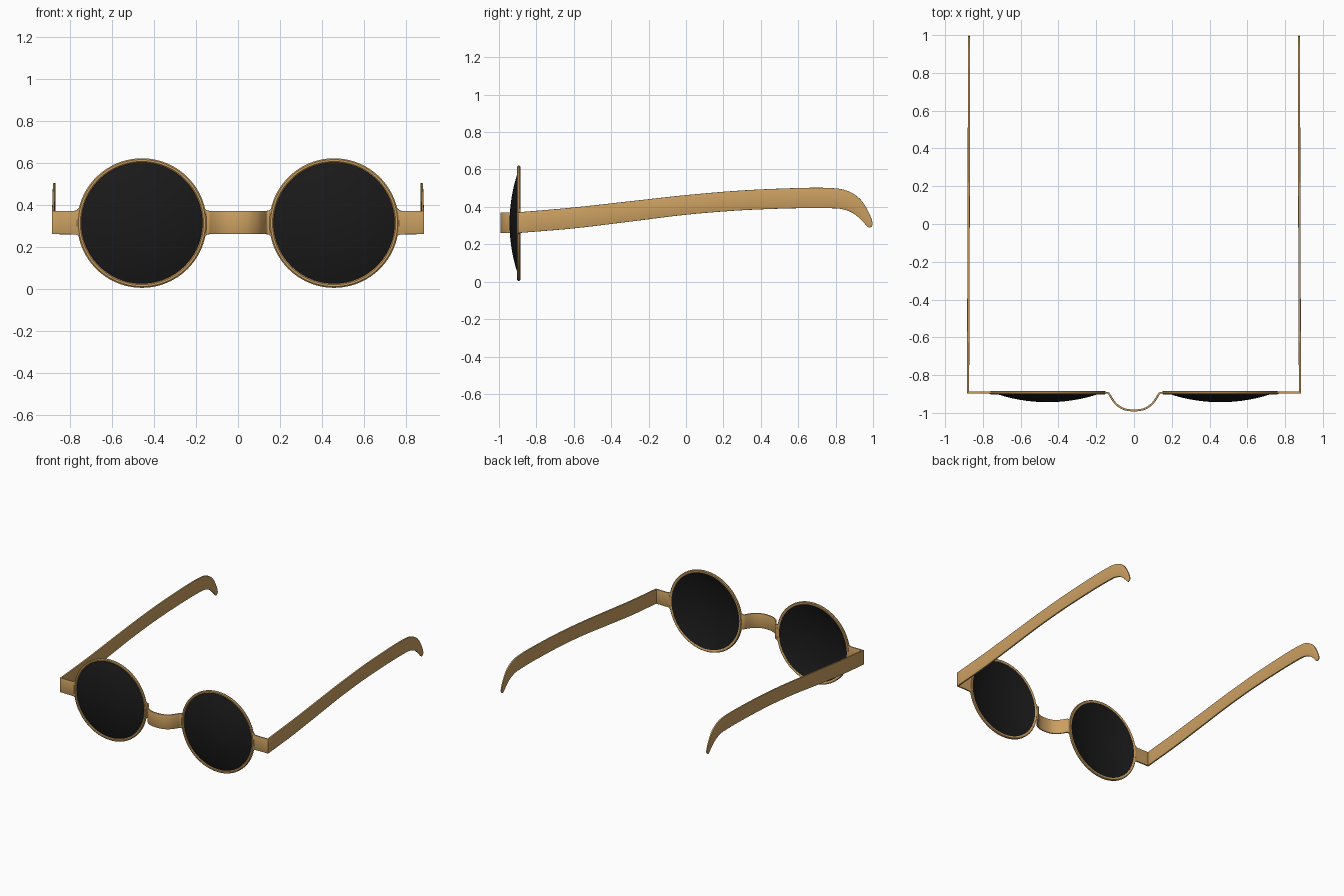
import bpy, bmesh
from math import sin, cos, pi, radians, sqrt
from mathutils import Vector

if "Cube" in bpy.data.objects:
    bpy.data.objects.remove(bpy.data.objects["Cube"])

CX, CZ = 0.457, 0.313      # lens centre
Z0, Z1 = 0.260, 0.371      # height of bridge and end pieces


def material(name, rgb):
    m = bpy.data.materials.new(name)
    m.diffuse_color = (*rgb, 1)
    m.use_nodes = True
    m.node_tree.nodes["Principled BSDF"].inputs["Base Color"].default_value = m.diffuse_color
    return m


WOOD = material("warm_wood", (0.60, 0.35, 0.12))
DARK = material("dark_glass", (0.010, 0.010, 0.010))


def finish(name, bm, mat, mirror=True, bevel=0.0):
    bmesh.ops.recalc_face_normals(bm, faces=bm.faces)
    if bevel:
        edges = [e for e in bm.edges if e.calc_face_angle(0) > radians(45)]
        bmesh.ops.bevel(bm, geom=edges, offset=bevel, segments=2, profile=0.5,
                        affect='EDGES', clamp_overlap=True)
    me = bpy.data.meshes.new(name)
    bm.to_mesh(me)
    bm.free()
    me.materials.append(mat)
    me.shade_smooth()
    me.set_sharp_from_angle(angle=radians(38))
    ob = bpy.data.objects.new(name, me)
    bpy.context.collection.objects.link(ob)
    if mirror:
        ob.modifiers.new("both_sides", 'MIRROR').use_mirror_merge = False
    return ob


def spline(rows, n):
    """Catmull-Rom through rows of numbers, n steps per span."""
    p = [Vector(r) for r in rows]
    p = [2 * p[0] - p[1]] + p + [2 * p[-1] - p[-2]]
    out = []
    for a, b, c, d in zip(p, p[1:], p[2:], p[3:]):
        for i in range(n):
            t = i / n
            out.append(0.5 * (2 * b + (c - a) * t + (2 * a - 5 * b + 4 * c - d) * t * t
                              + (3 * b - a - 3 * c + d) * t ** 3))
    return out + [p[-2]]


def loft(rings):
    """Join four-cornered sections into a capped bar."""
    bm = bmesh.new()
    vs = [[bm.verts.new(q) for q in r] for r in rings]
    for a, b in zip(vs, vs[1:]):
        for k in range(4):
            bm.faces.new((a[k], a[k - 1], b[k - 1], b[k]))
    bm.faces.new(vs[0])
    bm.faces.new(vs[-1][::-1])
    return bm


def lathe(profile, n=96, closed=True):
    """Spin (radius, y) points about the lens axis."""
    bm = bmesh.new()
    rings = []
    for r, y in profile:
        if r == 0:
            rings.append([bm.verts.new((CX, y, CZ))] * n)
        else:
            rings.append([bm.verts.new((CX + r * cos(2 * pi * i / n), y,
                                        CZ + r * sin(2 * pi * i / n))) for i in range(n)])
    pairs = list(zip(rings, rings[1:])) + ([(rings[-1], rings[0])] if closed else [])
    for a, b in pairs:
        for i in range(n):
            j = (i + 1) % n
            bm.faces.new(list(dict.fromkeys((a[i], a[j], b[j], b[i]))))
    return bm


# Round rims with softened edges
finish("rim", lathe([(0.288, -0.899), (0.293, -0.903), (0.302, -0.903), (0.308, -0.898),
                     (0.308, -0.890), (0.303, -0.885), (0.292, -0.885), (0.288, -0.888)]), WOOD)

# Thin domed lenses, bulging forward
R, EDGE, SAG = 0.86, 0.290, 0.051
base = sqrt(R * R - EDGE * EDGE)
radii = [EDGE * i / 10 for i in range(11)]
front = [(r, -0.893 - (sqrt(R * R - r * r) - base)) for r in radii]
back = [(r, y + 0.005) for r, y in reversed(front)]
finish("lens", lathe(front + back, closed=False), DARK)

# Curved nose bridge: half path of x, y, low z, high z, then reflected
half = [(0.166, -0.893, Z0 - 0.022, Z1 + 0.022), (0.150, -0.893, Z0 - 0.004, Z1 + 0.004),
        (0.134, -0.897, Z0, Z1), (0.118, -0.923, Z0, Z1), (0.095, -0.953, Z0, Z1),
        (0.062, -0.976, Z0, Z1), (0.030, -0.985, Z0, Z1)]
path = spline(half + [(0, -0.987, Z0, Z1)] + [(-x, *r) for x, *r in reversed(half)], 4)
rings = []
for i, (x, y, lo, hi) in enumerate(path):
    a, b = path[max(i - 1, 0)], path[min(i + 1, len(path) - 1)]
    n = Vector((a[1] - b[1], b[0] - a[0])).normalized() * 0.005
    rings.append([(x + n.x, y + n.y, lo), (x + n.x, y + n.y, hi),
                  (x - n.x, y - n.y, hi), (x - n.x, y - n.y, lo)])
finish("nose_bridge", loft(rings), WOOD, mirror=False, bevel=0.0015)

# End pieces joining rims to temples, flared at the rim
ends = spline([(0.752, Z0 - 0.022, Z1 + 0.022), (0.765, Z0 - 0.004, Z1 + 0.005),
               (0.785, Z0 - 0.001, Z1), (0.884, Z0, Z1)], 3)
finish("end_piece", loft([[(x, -0.898, lo), (x, -0.898, hi), (x, -0.887, hi), (x, -0.887, lo)]
                          for x, lo, hi in ends]), WOOD, bevel=0.002)

# Temples: top y, z, bottom y, z, centre x, half thickness
temple = spline([(-0.898, 0.371, -0.898, 0.260, 0.8790, 0.0060),
                 (-0.60, 0.397, -0.60, 0.285, 0.8775, 0.0060),
                 (-0.30, 0.430, -0.30, 0.321, 0.8765, 0.0060),
                 (0.00, 0.463, 0.00, 0.358, 0.8755, 0.0060),
                 (0.30, 0.488, 0.30, 0.382, 0.8745, 0.0060),
                 (0.60, 0.501, 0.60, 0.393, 0.8740, 0.0060),
                 (0.77, 0.501, 0.765, 0.393, 0.8735, 0.0060),
                 (0.86, 0.487, 0.835, 0.388, 0.8735, 0.0060),
                 (0.93, 0.443, 0.895, 0.365, 0.8735, 0.0057),
                 (0.975, 0.375, 0.942, 0.325, 0.8735, 0.0050),
                 (0.997, 0.318, 0.967, 0.297, 0.8735, 0.0042),
                 (0.995, 0.296, 0.980, 0.288, 0.8735, 0.0034)], 5)
finish("temple", loft([[(x - t, yb, zb), (x - t, ya, za), (x + t, ya, za), (x + t, yb, zb)]
                       for ya, za, yb, zb, x, t in temple]), WOOD, bevel=0.002)
